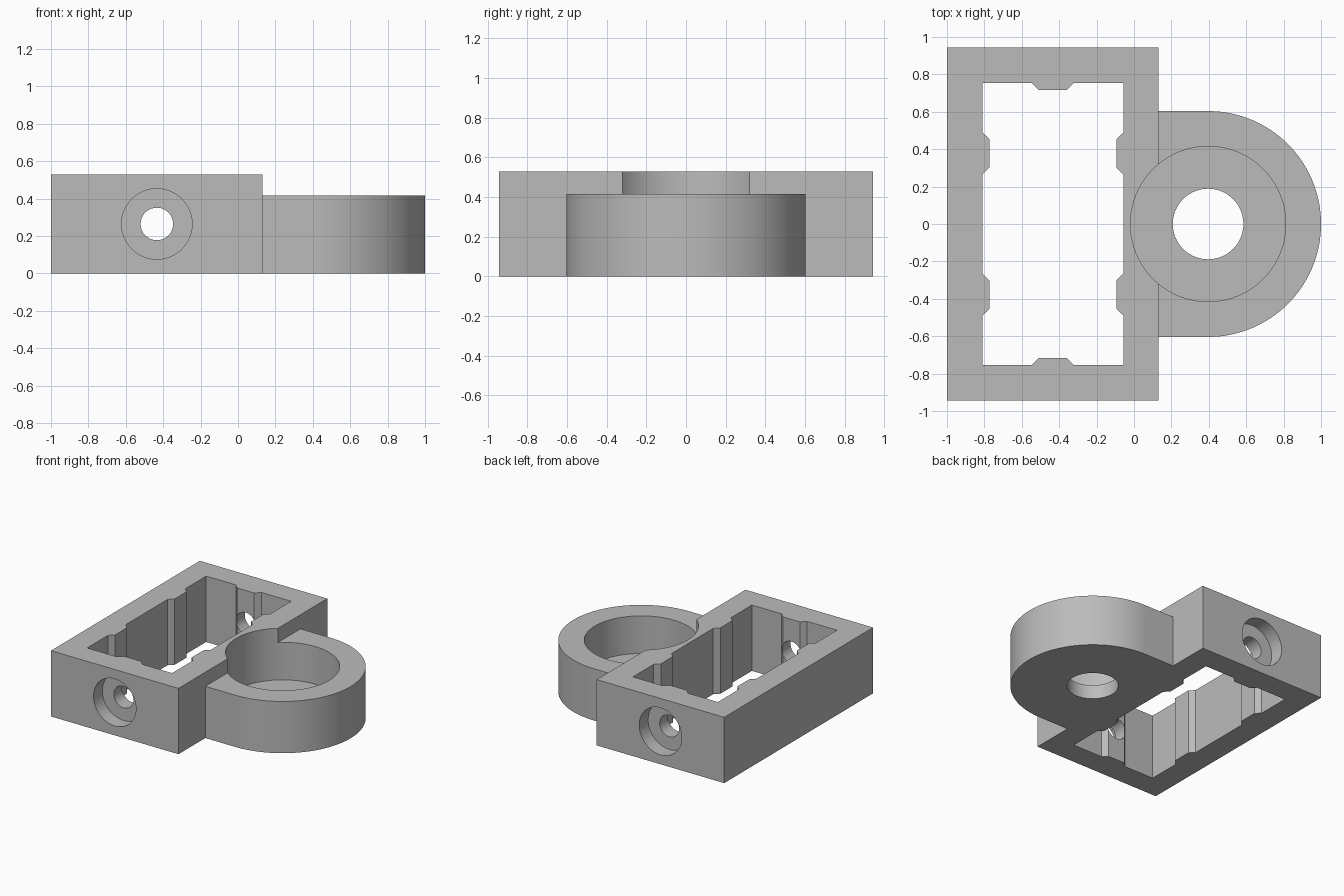
import bpy, bmesh, math
from mathutils import Matrix, Vector

S = 2 / 53          # model units per millimetre
FRAME_X = -11.5     # frame centre
LUG_X = 10.5        # round lug centre

cube = bpy.data.objects.get("Cube")
if cube:
    bpy.data.objects.remove(cube, do_unlink=True)

grey = bpy.data.materials.new("plain grey")
grey.use_nodes = True
colour = (0.5, 0.5, 0.5, 1)
grey.diffuse_color = colour
grey.node_tree.nodes["Principled BSDF"].inputs["Base Color"].default_value = colour


def prism(name, points, low, high):
    """Closed outline in millimetres, extruded from low to high."""
    bm = bmesh.new()
    face = bm.faces.new([bm.verts.new((x * S, y * S, low * S)) for x, y in points])
    top = bmesh.ops.extrude_face_region(bm, geom=[face])["geom"]
    bmesh.ops.translate(bm, vec=(0, 0, (high - low) * S),
                        verts=[v for v in top if isinstance(v, bmesh.types.BMVert)])
    bmesh.ops.recalc_face_normals(bm, faces=bm.faces)
    mesh = bpy.data.meshes.new(name)
    bm.to_mesh(mesh)
    bm.free()
    mesh.materials.append(grey)
    obj = bpy.data.objects.new(name, mesh)
    bpy.context.collection.objects.link(obj)
    return obj


def arc(cx, cy, r, start, end, n):
    steps = [math.radians(start + (end - start) * i / n) for i in range(n + 1)]
    return [(cx + r * math.cos(a), cy + r * math.sin(a)) for a in steps]


def circle(cx, cy, r, n=96):
    return arc(cx, cy, r, 0, 360, n)[:-1]


def rectangle(cx, hx, hy):
    return [(cx - hx, -hy), (cx + hx, -hy), (cx + hx, hy), (cx - hx, hy)]


def combine(target, tool, operation):
    """Bake a boolean into the target and discard the tool."""
    mod = target.modifiers.new("combine", 'BOOLEAN')
    mod.operation = operation
    mod.solver = 'EXACT'
    mod.object = tool
    bpy.context.view_layer.objects.active = target
    bpy.ops.object.modifier_apply(modifier=mod.name)
    bpy.data.objects.remove(tool, do_unlink=True)


def window_outline():
    """Rectangular opening with chamfered ribs on every side."""
    points = []
    sides = [(10, 20, (-10, 10)), (20, 10, (0,)),
             (10, 20, (-10, 10)), (20, 10, (0,))]
    for i, (depth, half, ribs) in enumerate(sides):
        turn = Matrix.Rotation(i * math.pi / 2, 2)
        side = [(depth, -half)]
        for c in ribs:
            side += [(depth, c - 3), (depth - 1, c - 2),
                     (depth - 1, c + 2), (depth, c + 3)]
        points += [turn @ Vector(p) for p in side]
    return [(p.x + FRAME_X, p.y) for p in points]


# Rectangular frame joined to the lower rounded lug
bracket = prism("bracket", rectangle(FRAME_X, 15, 25), 0, 14)
lug = prism("lug", [(0, 16), (0, -16)] + arc(LUG_X, 0, 16, -90, 90, 64), 0, 11)
combine(bracket, lug, 'UNION')

# Ribbed window, bearing pocket and shaft hole
combine(bracket, prism("window_cutter", window_outline(), -2, 16), 'DIFFERENCE')
combine(bracket, prism("pocket_cutter", circle(LUG_X, 0, 11), 3, 16), 'DIFFERENCE')
combine(bracket, prism("shaft_cutter", circle(LUG_X, 0, 5), -2, 6), 'DIFFERENCE')

# Counterbored screw holes through both end walls
for end in (-1, 1):
    for radius, near, far in ((5, 22, 27), (2.3, 17, 24)):
        cutter = prism("screw_cutter", circle(0, 0, radius, 64), near, far)
        cutter.data.transform(Matrix.Translation((FRAME_X * S, 0, 7 * S))
                              @ Matrix.Rotation(-end * math.pi / 2, 4, 'X'))
        combine(bracket, cutter, 'DIFFERENCE')

# Merge leftover coplanar seams, then smooth the round walls
bm = bmesh.new()
bm.from_mesh(bracket.data)
bmesh.ops.remove_doubles(bm, verts=bm.verts, dist=1e-5)
bmesh.ops.dissolve_limit(bm, angle_limit=math.radians(0.5),
                         verts=bm.verts, edges=bm.edges)
bm.to_mesh(bracket.data)
bm.free()
bpy.ops.object.select_all(action='DESELECT')
bracket.select_set(True)
bpy.context.view_layer.objects.active = bracket
bpy.ops.object.shade_smooth_by_angle(angle=math.radians(30))
